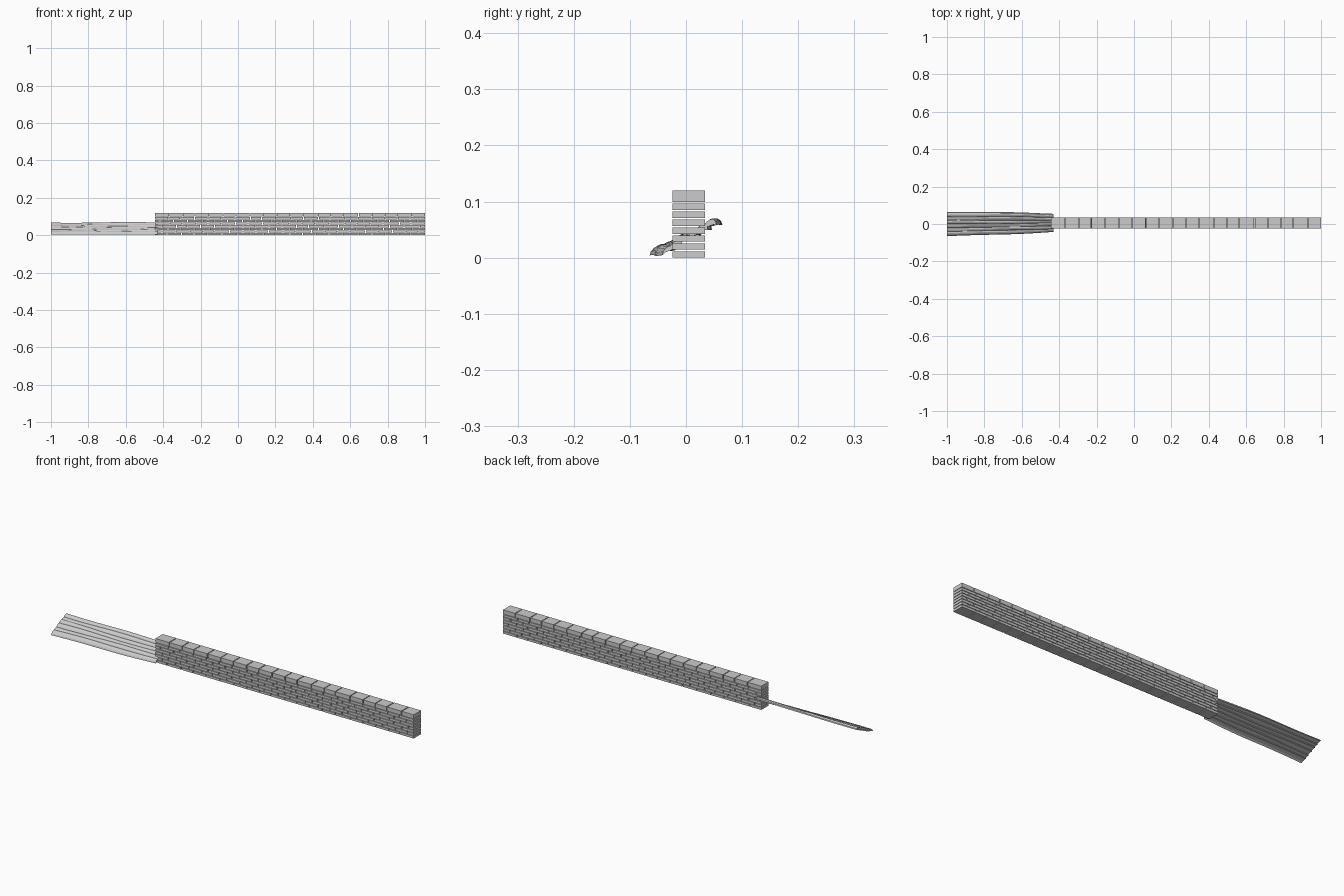
import bpy, bmesh, math, random

if "Cube" in bpy.data.objects:
    bpy.data.objects.remove(bpy.data.objects["Cube"])

random.seed(4)

def finish(name, bm):
    bmesh.ops.recalc_face_normals(bm, faces=bm.faces)
    me = bpy.data.meshes.new(name)
    bm.to_mesh(me)
    bm.free()
    ob = bpy.data.objects.new(name, me)
    bpy.context.collection.objects.link(ob)
    return ob

def add_box(bm, x0, x1, y0, y1, z0, z1):
    vs = bmesh.ops.create_cube(bm, size=1)["verts"]
    for v in vs:
        v.co = ((x0 + x1) / 2 + v.co.x * (x1 - x0),
                (y0 + y1) / 2 + v.co.y * (y1 - y0),
                (z0 + z1) / 2 + v.co.z * (z1 - z0))

# Brick wall: seven thin courses in running bond, thicker capping course on top
X0, X1, Y0, Y1 = -0.445, 1.0, -0.024, 0.034
PITCH, GAP, LENGTH = 0.0142, 0.0028, 0.0722

def course(name, z0, z1, offset, jitter):
    bm = bmesh.new()
    joints = [X0]
    n = round((X1 - X0) / LENGTH)
    for i in range(n + 1):
        x = X0 + offset + i * LENGTH + random.uniform(-jitter, jitter)
        if X0 + 0.015 < x < X1 - 0.015:
            joints.append(x)
    joints.append(X1)
    for i, (a, b) in enumerate(zip(joints, joints[1:])):
        left = a if i == 0 else a + 0.002
        right = b if i == len(joints) - 2 else b - 0.002
        add_box(bm, left, right, Y0, Y1, z0, z1)
    return finish(name, bm)

for row in range(7):
    course(f"brick_course_{row + 1}", row * PITCH, (row + 1) * PITCH - GAP,
           LENGTH / 2 * (row % 2), 0.009)
course("capping_course", 0.0995, 0.12, 0, 0.006)

# Bank of overlapping half-round slats, stepping up from front to back
SLATS, SECTIONS, SIDES = 6, 10, 6
XA, XB = -1.0, -0.43

def slat(k):
    bm = bmesh.new()
    t = k / (SLATS - 1)
    phase = random.uniform(0, 6.28)
    rings = []
    for s in range(SECTIONS + 1):
        f = s / SECTIONS
        x = XA + (XB - XA) * f
        squeeze = 1 - 0.24 * f ** 1.5
        wobble = 0.0015 * math.sin(phase + 7 * f)
        yc = (-0.049 + 0.099 * t) * squeeze + 0.006 * f + wobble
        zc = 0.011 + 0.046 * t + wobble * 0.6
        half = 0.0155 * squeeze
        thick = 0.0135 + 0.0015 * math.sin(phase + 5 * f)
        ring = []
        # Rounded back, then shallow hollow underside
        for i in range(SIDES + 1):
            a = math.pi * i / SIDES
            u = math.cos(a)
            ring.append((u, math.sin(a) * thick))
        ring += [(-0.5, 0.003), (0.5, 0.003)]
        rings.append([bm.verts.new((x, yc + u * half, zc + h + 0.0045 * u - 0.0025))
                      for u, h in ring])
    n = len(rings[0])
    for a, b in zip(rings, rings[1:]):
        for i in range(n):
            j = (i + 1) % n
            bm.faces.new((a[i], a[j], b[j], b[i]))
    bm.faces.new(rings[0])
    bm.faces.new(rings[-1])
    return finish(f"sloping_slat_{k + 1}", bm)

for k in range(SLATS):
    slat(k)
